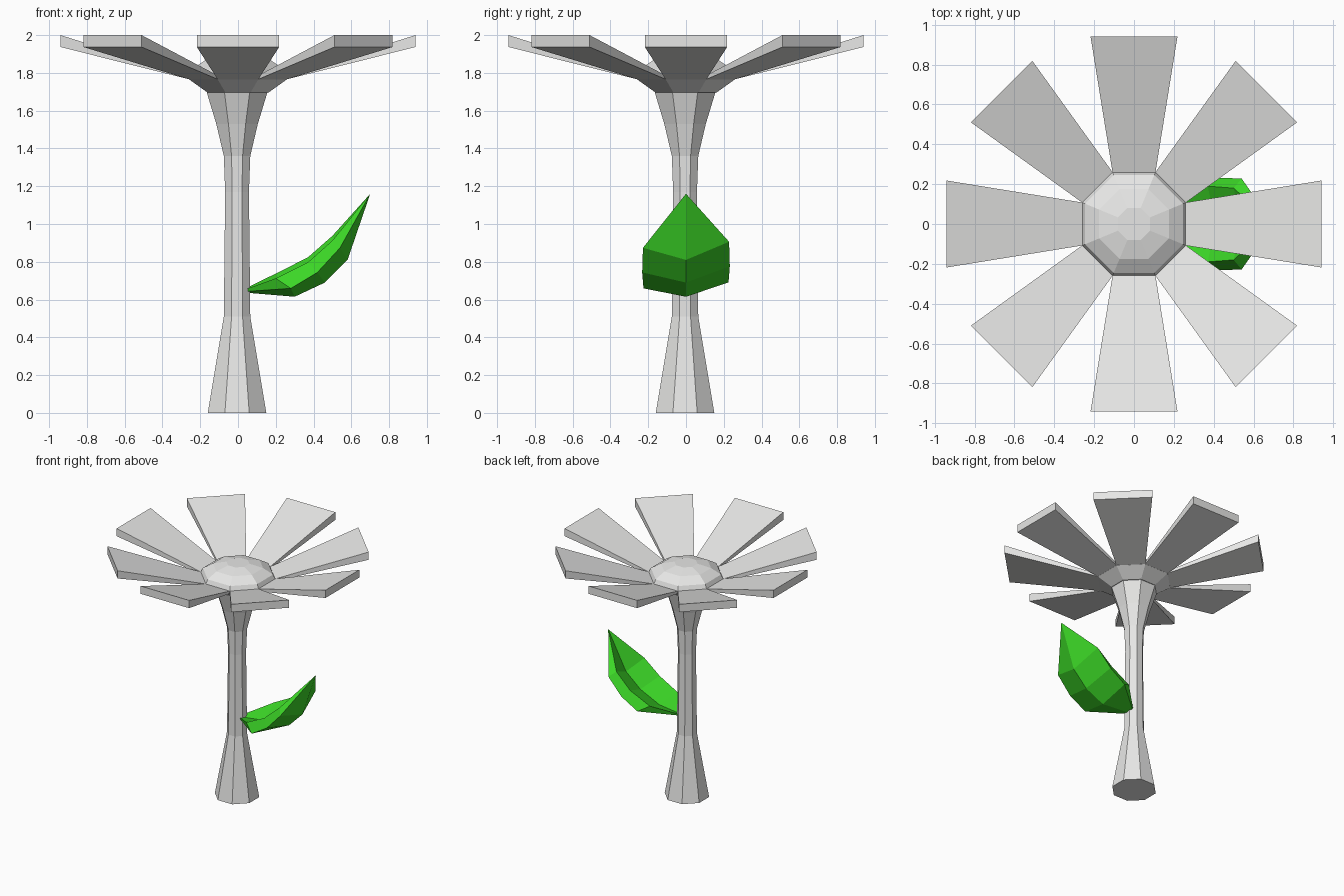
import bpy, math
from mathutils import Matrix

cube = bpy.data.objects.get("Cube")
if cube:
    bpy.data.objects.remove(cube)


def make_material(name, rgb):
    mat = bpy.data.materials.new(name)
    mat.use_nodes = True
    color = (*rgb, 1)
    mat.diffuse_color = color
    bsdf = next(n for n in mat.node_tree.nodes if n.type == 'BSDF_PRINCIPLED')
    bsdf.inputs["Base Color"].default_value = color
    return mat


grey = make_material("pale grey", (0.8, 0.8, 0.79))
green = make_material("leaf green", (0.045, 0.68, 0.02))


def make_object(name, verts, faces, mat):
    mesh = bpy.data.meshes.new(name)
    mesh.from_pydata(verts, [], faces)
    mesh.materials.append(mat)
    obj = bpy.data.objects.new(name, mesh)
    bpy.context.collection.objects.link(obj)
    return obj


def lathe(name, profile, mat, sides=8, center=0.0):
    """Faceted turned shape; the profile gives (distance to flat side, height)."""
    verts, faces = [], []
    for flat, z in profile:
        r = flat / math.cos(math.pi / sides)
        for i in range(sides):
            a = 2 * math.pi * (i + 0.5) / sides
            verts.append((center + r * math.cos(a), center + r * math.sin(a), z))
    for k in range(len(profile) - 1):
        for i in range(sides):
            j = (i + 1) % sides
            a, b = k * sides, (k + 1) * sides
            faces.append((a + i, a + j, b + j, b + i))
    faces.append(tuple(reversed(range(sides))))
    faces.append(tuple(range(len(verts) - sides, len(verts))))
    return make_object(name, verts, faces, mat)


# Stem: flared foot, slim middle, flared neck
lathe("stem", [(0.155, 0), (0.07, 0.51), (0.063, 1.17), (0.07, 1.36),
               (0.11, 1.53), (0.16, 1.695)], grey, center=-0.005)

# Flower centre: cup, rim and low dome
lathe("flower_centre", [(0.16, 1.695), (0.258, 1.765), (0.26, 1.785),
                        (0.245, 1.82), (0.175, 1.865), (0.08, 1.89)], grey)

# Petals: tapered slabs rising outwards from each side of the rim
slab = [(r, s * half, z)
        for r, half, low, high in ((0.255, 0.107, 1.765, 1.785), (0.94, 0.218, 1.937, 2.0))
        for s, z in ((-1, low), (1, low), (1, high), (-1, high))]
box_faces = [(0, 3, 2, 1), (4, 5, 6, 7)]
box_faces += [(i, (i + 1) % 4, (i + 1) % 4 + 4, i + 4) for i in range(4)]
for n in range(8):
    petal = make_object(f"petal_{n + 1}", slab, box_faces, grey)
    # Diagonal petals reach slightly less far than a full turn of the slab
    petal.data.transform(Matrix.Rotation(n * math.pi / 4, 4, 'Z'))

# Leaf: cupped, with a keel below, a thick rim and a valley above
# each station: keel, outer rim, inner rim, valley as (x, z), then rim half widths
stations = [
    ((0.30, 0.615), (0.28, 0.675), (0.20, 0.725), (0.24, 0.67), 0.225, 0.18),
    ((0.46, 0.69), (0.42, 0.76), (0.37, 0.81), (0.41, 0.75), 0.232, 0.19),
    ((0.58, 0.81), (0.54, 0.89), (0.50, 0.925), (0.54, 0.86), 0.228, 0.18),
]
tilt = 0.07
verts = [(0, 0, 0.64)]
for keel, outer, inner, valley, wide, narrow in stations:
    ring = [(keel, 0), (outer, -wide), (inner, -narrow),
            (valley, 0), (inner, narrow), (outer, wide)]
    verts += [(p[0], y, p[1] + tilt * y) for p, y in ring]
verts.append((0.70, 0, 1.16))
tip = len(verts) - 1
faces = []
for i in range(6):
    j = (i + 1) % 6
    faces.append((0, 1 + i, 1 + j))
    for k in (1, 7):
        faces.append((k + i, k + 6 + i, k + 6 + j, k + j))
    faces.append((13 + i, tip, 13 + j))
leaf = make_object("leaf", verts, faces, green)

# Make leaf normals point outwards
import bmesh
bm = bmesh.new()
bm.from_mesh(leaf.data)
bmesh.ops.recalc_face_normals(bm, faces=bm.faces)
bm.to_mesh(leaf.data)
bm.free()
